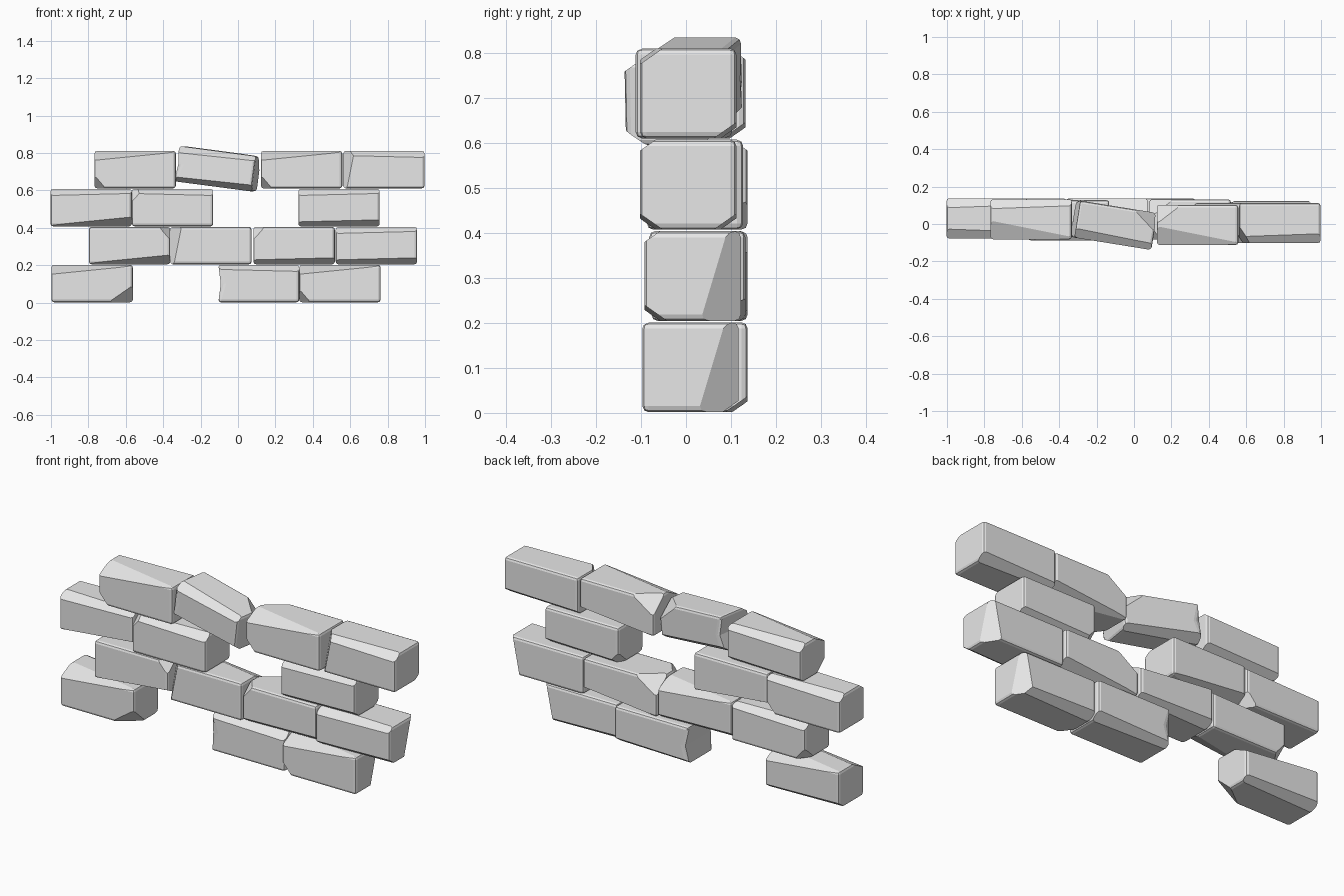
import bpy, bmesh
from mathutils import Vector, Matrix

cube = bpy.data.objects.get("Cube")
if cube:
    bpy.data.objects.remove(cube, do_unlink=True)

stone = bpy.data.materials.new("pale_grey_stone")
stone.use_nodes = True
GREY = (0.8, 0.8, 0.8, 1)
stone.diffuse_color = GREY
stone.node_tree.nodes["Principled BSDF"].inputs["Base Color"].default_value = GREY

# Kinds of damage: how far a cut reaches along x, y and z from a corner
CUTS = {
    "chip": Vector((0.13, 0.10, 0.09)),
    "nick": Vector((0.06, 0.08, 0.07)),
    "edge": Vector((0.06, 0.09, 0.30)),
    "taper": Vector((0.50, 0.10, 0.05)),
    "ridge": Vector((1.40, 0.05, 0.035)),
}
SIDES = {"L": (0, -1), "R": (0, 1), "F": (1, -1), "K": (1, 1), "B": (2, -1), "T": (2, 1)}


def cut_corner(bm, half, corner, kind):
    """Slice one corner off and close the hole with a flat face."""
    sign = Vector((0, 0, 0))
    for letter in corner:
        axis, value = SIDES[letter]
        sign[axis] = value
    reach = CUTS[kind]
    normal = Vector([s / r for s, r in zip(sign, reach)])
    point = Vector([s * h for s, h in zip(sign, half)])
    point.x -= sign.x * reach.x
    bmesh.ops.bisect_plane(bm, geom=bm.verts[:] + bm.edges[:] + bm.faces[:], dist=1e-5,
                           plane_co=point, plane_no=normal.normalized(), clear_outer=True)
    rim = [e for e in bm.edges if e.is_boundary]
    bmesh.ops.holes_fill(bm, edges=rim, sides=0)


def brick(name, centre, size, damage, tilt=0, yaw=0):
    half = Vector(size) / 2
    bm = bmesh.new()
    bmesh.ops.create_cube(bm, size=1)
    bmesh.ops.scale(bm, vec=size, verts=bm.verts)
    words = damage.split()
    # worn waist in the end of the brick
    if "waist" in words:
        bmesh.ops.bisect_plane(bm, geom=bm.verts[:] + bm.edges[:] + bm.faces[:],
                               plane_co=(0, 0, 0), plane_no=(0, 0, 1))
        for v in bm.verts:
            if abs(v.co.z) < 0.01 and v.co.x < 0:
                v.co.x += 0.03
    # softened box edges
    sharp = [e for e in bm.edges if e.calc_face_angle(0) > 0.9]
    bmesh.ops.bevel(bm, geom=sharp, offset=0.014, segments=2, profile=0.5, affect='EDGES')
    # broken corners and edges
    for word in words:
        if ":" in word:
            corner, kind = word.split(":")
            cut_corner(bm, half, corner, kind)
    bmesh.ops.recalc_face_normals(bm, faces=bm.faces)
    mesh = bpy.data.meshes.new(name)
    bm.to_mesh(mesh)
    bm.free()
    mesh.materials.append(stone)
    obj = bpy.data.objects.new(name, mesh)
    bpy.context.collection.objects.link(obj)
    obj.matrix_world = (Matrix.Translation(centre) @ Matrix.Rotation(yaw, 4, 'Z')
                        @ Matrix.Rotation(tilt, 4, 'Y'))
    return obj


# Each course from the ground up: brick centre x, centre y, damage
COURSES = [
    [(-0.78, 0.03, "LFT:taper RFB:chip RKT:taper LKB:ridge"),
     (0.11, 0.03, "waist RFT:ridge RKB:ridge"),
     (0.545, 0.01, "LFT:taper LFB:nick RKB:edge LKB:ridge")],
    [(-0.58, 0.03, "RFB:taper RFT:nick LKT:ridge LKB:nick"),
     (-0.145, 0.03, "LFT:edge RKT:taper LKB:ridge"),
     (0.30, 0.025, "LFT:nick RFB:ridge LKT:chip RKB:taper"),
     (0.74, 0.015, "LFT:ridge RFB:ridge RKB:edge")],
    [(-0.785, 0.03, "RFB:taper LFT:ridge LKT:ridge RKB:nick"),
     (-0.35, 0.02, "LFT:nick RFT:ridge LKB:taper"),
     (0.54, 0.005, "LFT:ridge RFB:ridge LKB:nick RKB:ridge")],
    [(-0.55, 0.025, "LFT:taper LFB:nick LKT:ridge RKB:ridge"),
     None,
     (0.34, -0.005, "LFT:taper LFB:nick LKT:chip RKB:taper"),
     (0.78, 0.005, "LFT:edge RFT:ridge RKB:ridge")],
]
STEP = 0.203
bricks = []
for row, course in enumerate(COURSES):
    for column, entry in enumerate(course):
        name = f"row_{row + 1}_brick_{column + 1}"
        if entry:
            x, y, damage = entry
            bricks.append(brick(name, (x, y, STEP * (row + 0.5)), (0.435, 0.214, 0.2), damage))
        else:
            # loose brick knocked askew
            bricks.append(brick(name, (-0.11, -0.005, 0.715), (0.425, 0.2, 0.19),
                                "waist LFT:ridge RFB:ridge RKT:chip LKB:ridge", 0.13, -0.16))

# smooth shading with crisp breaks
for obj in bpy.context.view_layer.objects:
    obj.select_set(obj in bricks)
bpy.context.view_layer.objects.active = bricks[0]
bpy.ops.object.shade_smooth_by_angle(angle=0.6)
